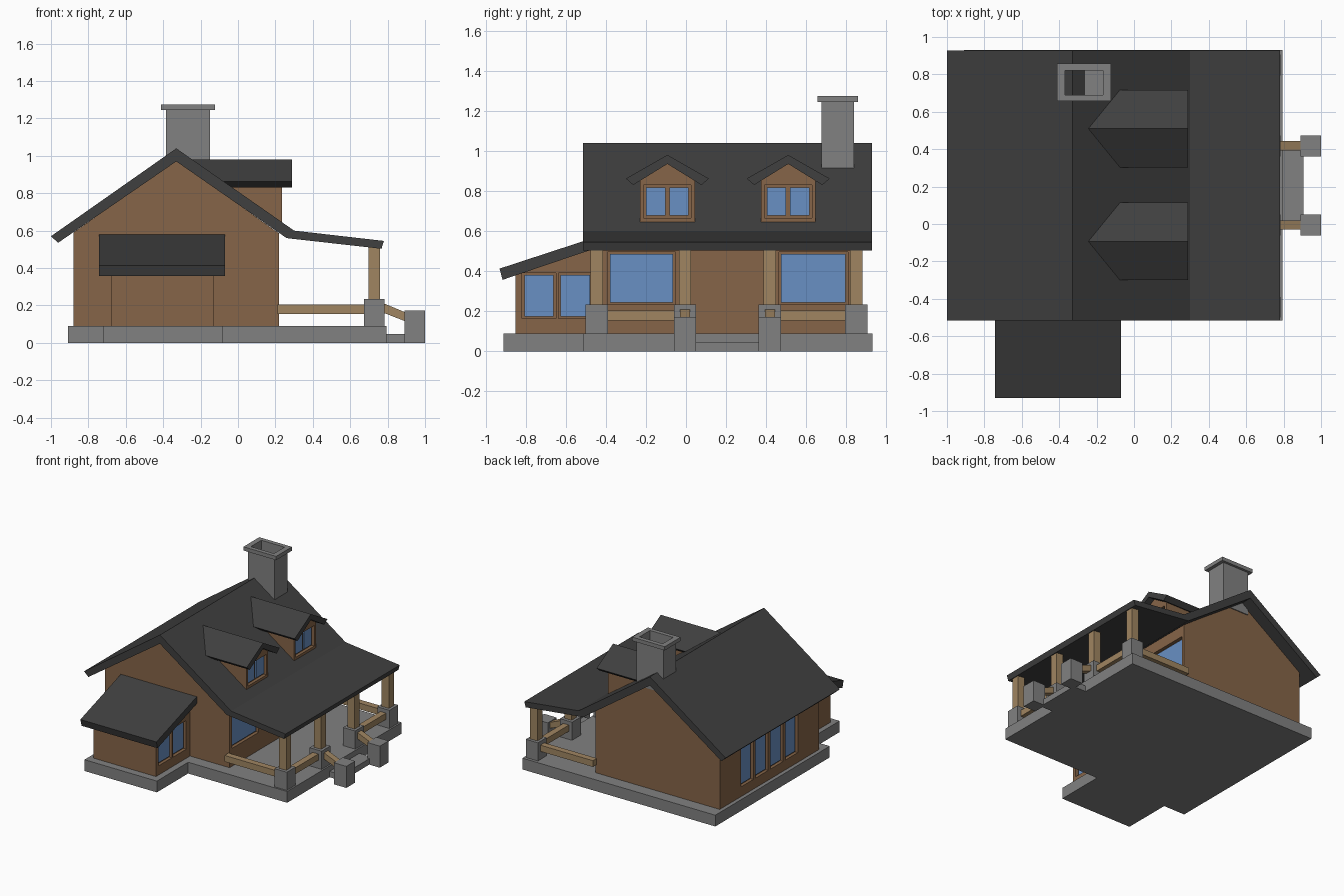
import bpy, bmesh
from mathutils import Vector

if "Cube" in bpy.data.objects:
    bpy.data.objects.remove(bpy.data.objects["Cube"])


def material(name, color):
    m = bpy.data.materials.new(name)
    m.diffuse_color = (*color, 1)
    m.use_nodes = True
    m.node_tree.nodes["Principled BSDF"].inputs["Base Color"].default_value = m.diffuse_color
    return m


WALL = material("wall_wood", (0.24, 0.13, 0.065))
TRIM = material("trim_wood", (0.35, 0.235, 0.12))
ROOF = material("roof_dark", (0.05, 0.05, 0.05))
GLASS = material("glass_blue", (0.14, 0.28, 0.55))
STONE = material("stone_grey", (0.22, 0.22, 0.22))


def prism(name, pts, axis, a, b, mat, clip=None):
    """Extrude a 2D profile along an axis from a to b; clip = (point, normal) keeps the upper side."""
    place = {"x": lambda u, v, w: (w, u, v),
             "y": lambda u, v, w: (u, w, v),
             "z": lambda u, v, w: (u, v, w)}[axis]
    bm = bmesh.new()
    lo = [bm.verts.new(place(u, v, a)) for u, v in pts]
    hi = [bm.verts.new(place(u, v, b)) for u, v in pts]
    bm.faces.new(lo)
    bm.faces.new(hi)
    n = len(pts)
    for i in range(n):
        j = (i + 1) % n
        bm.faces.new((lo[i], lo[j], hi[j], hi[i]))
    if clip:
        bmesh.ops.bisect_plane(bm, geom=bm.verts[:] + bm.edges[:] + bm.faces[:],
                               plane_co=clip[0], plane_no=clip[1], clear_inner=True)
        bmesh.ops.holes_fill(bm, edges=[e for e in bm.edges if e.is_boundary], sides=0)
    bmesh.ops.recalc_face_normals(bm, faces=bm.faces[:])
    me = bpy.data.meshes.new(name)
    bm.to_mesh(me)
    bm.free()
    me.materials.append(mat)
    ob = bpy.data.objects.new(name, me)
    bpy.context.collection.objects.link(ob)
    return ob


def box(name, x, y, z, mat):
    return prism(name, [(x[0], y[0]), (x[1], y[0]), (x[1], y[1]), (x[0], y[1])], "z", z[0], z[1], mat)


def cut(ob, x, y, z):
    """Subtract a box from an object."""
    cutter = box("cutter", x, y, z, ob.data.materials[0])
    cutter.hide_render = True
    mod = ob.modifiers.new("cut", "BOOLEAN")
    mod.operation, mod.solver, mod.object = "DIFFERENCE", "EXACT", cutter
    bpy.context.view_layer.objects.active = ob
    bpy.ops.object.modifier_apply(modifier=mod.name)
    bpy.data.objects.remove(cutter)


def window(wall, x, side, y, z):
    """Recessed pane in a wall facing +x (side=1) or -x (side=-1)."""
    g, d = 0.012, 0.025
    cut(wall, sorted((x - side * d, x + side * 0.05)), (y[0] - g, y[1] + g), (z[0] - g, z[1] + g))
    box("window_glass", sorted((x - side * (d + 0.005), x - side * (d - 0.01))), y, z, GLASS)


# Foundation with side wing
prism("foundation", [(-0.91, -0.515), (-0.72, -0.515), (-0.72, -0.91), (-0.08, -0.91),
                     (-0.08, -0.515), (0.795, -0.515), (0.795, 0.93), (-0.91, 0.93)],
      "z", 0, 0.09, STONE)

# Main house body with gables
house = prism("house_walls", [(-0.88, 0.085), (0.22, 0.085), (0.22, 0.585), (-0.33, 0.975), (-0.88, 0.59)],
              "y", -0.42, 0.83, WALL)
for y in ((-0.38, -0.065), (0.475, 0.795)):
    window(house, 0.22, 1, y, (0.245, 0.485))
for i in range(4):
    c = 0.205 + (i - 1.5) * 0.187
    window(house, -0.88, -1, (c - 0.067, c + 0.067), (0.18, 0.485))

# Main roof running on over the porch
prism("main_roof", [(-1.0, 0.57), (-0.33, 1.04), (0.30, 0.60), (0.78, 0.545), (0.767, 0.503),
                    (0.26, 0.56), (-0.33, 0.97), (-0.962, 0.535)], "y", -0.515, 0.928, ROOF)

# Side wing and its lean-to roof
wing = prism("wing_walls", [(-0.85, 0.085), (-0.41, 0.085), (-0.41, 0.53), (-0.85, 0.385)],
             "x", -0.68, -0.13, WALL)
for y in ((-0.805, -0.66), (-0.625, -0.48)):
    window(wing, -0.13, 1, y, (0.175, 0.38))
prism("wing_roof", [(-0.93, 0.413), (-0.42, 0.58), (-0.42, 0.525), (-0.915, 0.357)],
      "x", -0.742, -0.07, ROOF)

# Dormers, trimmed just below the main roof slope
slope = (Vector((-0.33, 0, 1.03)), Vector((0.698, 0, 1)))
for c in (-0.093, 0.51):
    wall_pts = [(-0.137, 0.6), (0.137, 0.6), (0.137, 0.852), (0, 0.938), (-0.137, 0.852)]
    roof_pts = [(-0.207, 0.862), (0, 0.98), (0.207, 0.862), (0.17, 0.83), (0, 0.935), (-0.17, 0.83)]
    dormer = prism("dormer_walls", [(c + u, v) for u, v in wall_pts], "x", -0.32, 0.235, WALL, slope)
    for s in (-0.058, 0.058):
        window(dormer, 0.235, 1, (c + s - 0.048, c + s + 0.048), (0.678, 0.818))
    prism("dormer_roof", [(c + u, v) for u, v in roof_pts], "x", -0.32, 0.288, ROOF, slope)

# Hollow chimney
stack = box("chimney_stack", (-0.385, -0.15), (0.675, 0.837), (0.89, 1.247), STONE)
cap = box("chimney_cap", (-0.412, -0.123), (0.657, 0.857), (1.245, 1.275), STONE)
for part in (stack, cap):
    cut(part, (-0.37, -0.165), (0.69, 0.822), (0.995, 1.4))

# Porch posts on stone bases
posts = (-0.445, -0.005, 0.418, 0.85)
for y in posts:
    box("porch_base", (0.675, 0.782), (y - 0.056, y + 0.056), (0.085, 0.235), STONE)
    box("porch_post", (0.697, 0.76), (y - 0.031, y + 0.031), (0.23, 0.512), TRIM)

# Porch rails
RZ = (0.155, 0.205)
for a, b in (posts[:2], posts[2:]):
    box("front_rail", (0.703, 0.753), (a + 0.05, b - 0.05), RZ, TRIM)
for y in (posts[0], posts[3]):
    box("side_rail", (0.21, 0.68), (y - 0.025, y + 0.025), RZ, TRIM)

# Entry step, piers and sloping handrails
box("entry_step", (0.79, 0.907), (0.02, 0.398), (0, 0.047), STONE)
for y in posts[1:3]:
    box("step_pier", (0.89, 1.0), (y - 0.056, y + 0.056), (0, 0.172), STONE)
    prism("step_rail", [(0.775, 0.162), (0.895, 0.115), (0.895, 0.163), (0.775, 0.213)],
          "y", y - 0.025, y + 0.025, TRIM)
